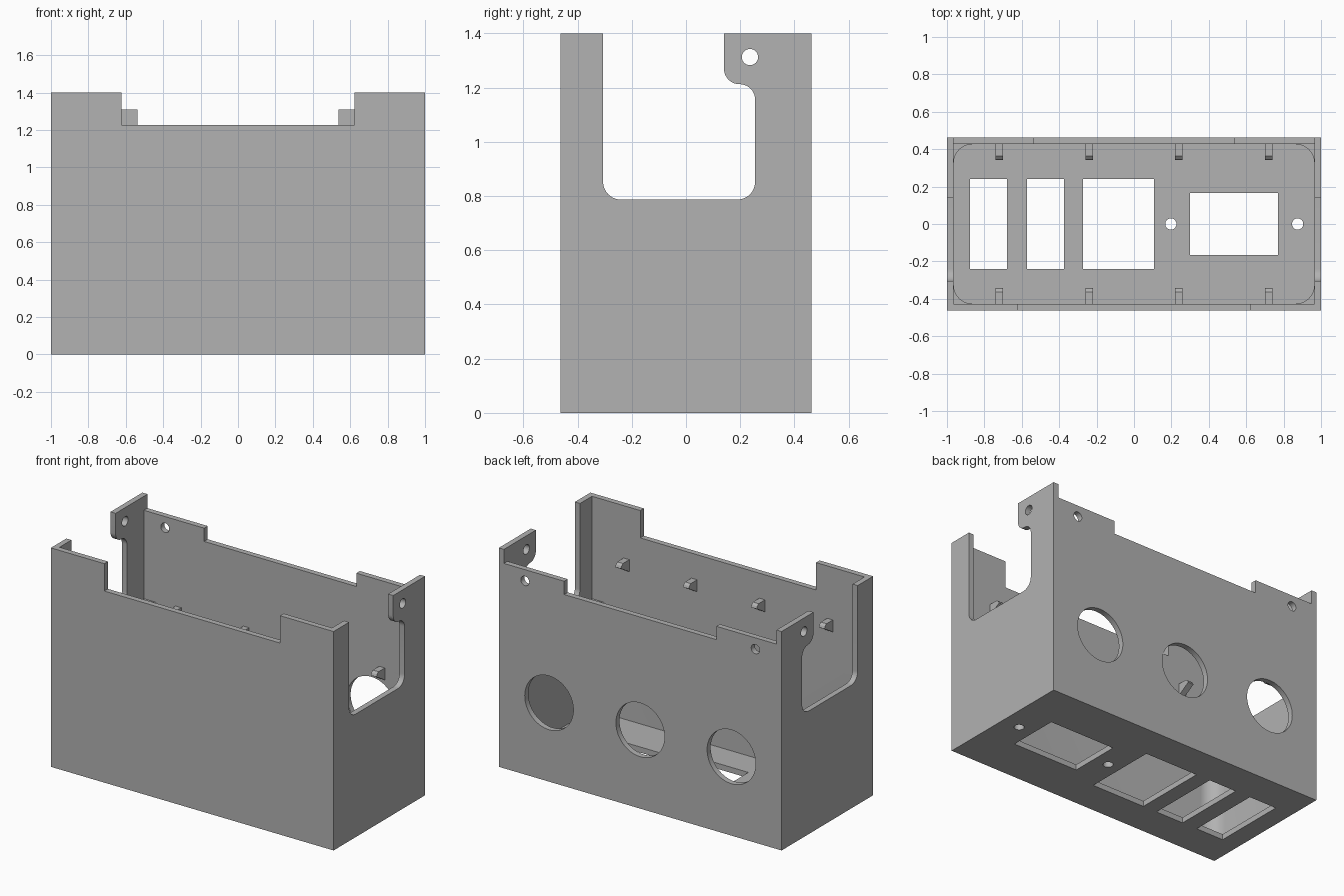
import bpy
import bmesh
import math
from mathutils import Vector

if "Cube" in bpy.data.objects:
    bpy.data.objects.remove(bpy.data.objects["Cube"])

grey = bpy.data.materials.new("mid_grey")
grey.use_nodes = True
grey.diffuse_color = (0.445, 0.445, 0.445, 1)
grey.node_tree.nodes["Principled BSDF"].inputs["Base Color"].default_value = grey.diffuse_color

HX, HY, HEIGHT, WALL = 1.0, 0.4625, 1.4, 0.036
IX, IY = HX - WALL, HY - WALL
LEDGE = 0.745      # top of the rounded inner corners
LOW_RIM = 1.225    # lowered middle of the long walls
TAB_RIM = 1.31     # ends of the back wall


def rounded(corners, steps=10):
    """Outline from right-angled corners given as (a, b, radius)."""
    pts = []
    for i, (a, b, r) in enumerate(corners):
        p = Vector((a, b))
        if r == 0:
            pts.append(p)
            continue
        d1 = (Vector(corners[i - 1][:2]) - p).normalized()
        d2 = (Vector(corners[(i + 1) % len(corners)][:2]) - p).normalized()
        c = p + (d1 + d2) * r
        for k in range(steps + 1):
            t = math.pi / 2 * k / steps
            pts.append(c - d2 * r * math.cos(t) - d1 * r * math.sin(t))
    return pts


def rect(a0, a1, b0, b1, r=0):
    return rounded([(a0, b0, r), (a1, b0, r), (a1, b1, r), (a0, b1, r)])


def circle(a, b, r, n=40):
    return [Vector((a + r * math.cos(math.tau * k / n), b + r * math.sin(math.tau * k / n)))
            for k in range(n)]


def prism(name, pts, axis, lo, hi):
    """Solid made by extruding an outline along an axis."""
    def place(p, d):
        return {"x": (d, p[0], p[1]), "y": (p[0], d, p[1]), "z": (p[0], p[1], d)}[axis]
    bm = bmesh.new()
    low = [bm.verts.new(place(p, lo)) for p in pts]
    high = [bm.verts.new(place(p, hi)) for p in pts]
    bm.faces.new(low)
    bm.faces.new(high)
    for i in range(len(pts)):
        j = (i + 1) % len(pts)
        bm.faces.new((low[i], low[j], high[j], high[i]))
    bmesh.ops.recalc_face_normals(bm, faces=bm.faces)
    mesh = bpy.data.meshes.new(name)
    bm.to_mesh(mesh)
    bm.free()
    mesh.materials.append(grey)
    obj = bpy.data.objects.new(name, mesh)
    bpy.context.collection.objects.link(obj)
    return obj


def cut(body, pts, axis, lo, hi):
    """Subtract a prism from the body."""
    cutter = prism("cutter", pts, axis, lo, hi)
    cutter.hide_render = True
    mod = body.modifiers.new("cut", "BOOLEAN")
    mod.operation = "DIFFERENCE"
    mod.solver = "EXACT"
    mod.object = cutter
    bpy.context.view_layer.update()
    result = bpy.data.meshes.new_from_object(
        body.evaluated_get(bpy.context.evaluated_depsgraph_get()))
    body.modifiers.clear()
    body.data = result
    bpy.data.objects.remove(cutter)


def smooth(obj):
    bpy.ops.object.select_all(action="DESELECT")
    obj.select_set(True)
    bpy.context.view_layer.objects.active = obj
    bpy.ops.object.shade_smooth_by_angle(angle=math.radians(30))


# Open box: rounded cavity below, square cavity above
box = prism("box_body", rect(-HX, HX, -HY, HY), "z", 0, HEIGHT)
cut(box, rect(-IX, IX, -IY, IY, 0.1), "z", WALL, LEDGE + 0.1)
cut(box, rect(-IX, IX, -IY, IY), "z", LEDGE, 2)

# Lowered rims of the long walls
cut(box, rect(-0.622, 0.622, LOW_RIM, 2), "y", -1, -0.3)
cut(box, rect(-IX, IX, TAB_RIM, 2), "y", 0.3, 1)
cut(box, rect(-0.538, 0.538, LOW_RIM, 2), "y", 0.3, 1)

# Hooked notch and screw hole through both ends
notch = rounded([(-0.306, 2, 0), (-0.306, 0.787, 0.066), (0.255, 0.787, 0.066),
                 (0.255, 1.213, 0.057), (0.14, 1.213, 0.057), (0.14, 2, 0)])
cut(box, notch, "x", -2, 2)
cut(box, circle(0.236, 1.313, 0.03), "x", -2, 2)

# Round ports and screw holes in the back
for x in (-0.645, 0, 0.645):
    cut(box, circle(x, 0.504, 0.172, 64), "y", 0.3, 1)
for x in (-0.815, 0.815):
    cut(box, circle(x, 1.238, 0.03), "y", 0.3, 1)

# Windows and screw holes in the floor
for x0, x1, half in ((-0.877, -0.68, 0.241), (-0.572, -0.374, 0.241),
                     (-0.273, 0.108, 0.241), (0.3, 0.77, 0.167)):
    cut(box, rect(x0, x1, -half, half), "z", -1, 0.2)
for x in (0.197, 0.875):
    cut(box, circle(x, 0, 0.03), "z", -1, 0.2)
smooth(box)

# Small wedge clips on the inner long walls
clip = [(-0.005, 0), (0.064, 0), (0.078, -0.012), (0.084, -0.026), (-0.005, -0.08)]
for side, sign, top in (("front", -1, 1.065), ("back", 1, 0.758)):
    for i, x in enumerate((-0.72, -0.24, 0.24, 0.72)):
        outline = [(sign * (IY - d), top + h) for d, h in clip]
        prism(f"{side}_clip_{i + 1}", outline, "x", x - 0.02, x + 0.02)
